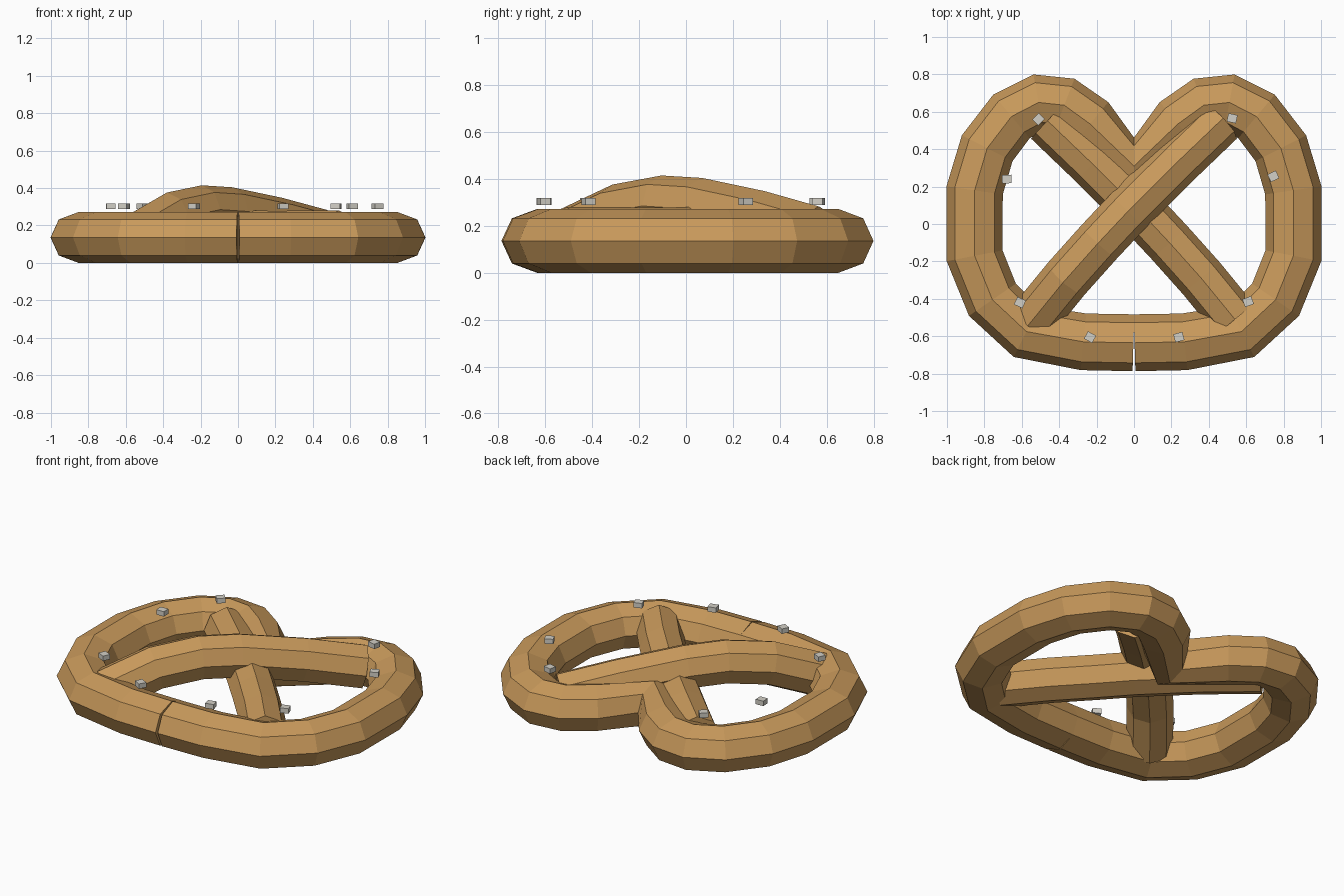
import bpy, bmesh, math
from mathutils import Vector, Matrix

if "Cube" in bpy.data.objects:
    bpy.data.objects.remove(bpy.data.objects["Cube"])


def material(name, rgb):
    m = bpy.data.materials.new(name)
    m.diffuse_color = (*rgb, 1)
    m.use_nodes = True
    m.node_tree.nodes["Principled BSDF"].inputs["Base Color"].default_value = m.diffuse_color
    return m


bread = material("baked_brown", (0.58, 0.32, 0.105))
white = material("salt_white", (0.65, 0.63, 0.57))


def finish(bm, name, mat):
    bmesh.ops.recalc_face_normals(bm, faces=bm.faces)
    me = bpy.data.meshes.new(name)
    bm.to_mesh(me)
    bm.free()
    me.materials.append(mat)
    ob = bpy.data.objects.new(name, me)
    bpy.context.collection.objects.link(ob)


def tube(name, path, wide, high, flip=1, end_dirs=None, sides=8):
    """Capped octagonal tube along a path; flip=-1 mirrors it in x."""
    pts = [Vector(p) for p in path]
    bm = bmesh.new()
    rings = []
    for i, p in enumerate(pts):
        a = (p - pts[i - 1]).normalized() if i else Vector()
        b = (pts[i + 1] - p).normalized() if i < len(pts) - 1 else Vector()
        t = (a + b).normalized()
        if end_dirs and i in (0, len(pts) - 1):
            t = Vector(end_dirs[0 if i == 0 else 1])
        side = t.cross(Vector((0, 0, 1))).normalized()
        up = side.cross(t)
        ring = []
        for k in range(sides):
            ang = 2 * math.pi * k / sides
            v = p + side * math.cos(ang) * wide + up * math.sin(ang) * high
            ring.append(bm.verts.new((v.x * flip, v.y, v.z)))
        rings.append(ring)
    for r, s in zip(rings, rings[1:]):
        for k in range(sides):
            n = (k + 1) % sides
            bm.faces.new((r[k], r[n], s[n], s[k]))
    bm.faces.new(rings[0])
    bm.faces.new(rings[-1])
    finish(bm, name, bread)


# Heart-shaped outer loop, one half mirrored to the other
half = [(0.003, -0.635), (0.27, -0.63), (0.575, -0.575), (0.757, -0.405),
        (0.852, -0.17), (0.852, 0.18), (0.785, 0.405), (0.655, 0.575),
        (0.51, 0.65), (0.373, 0.635), (0.235, 0.535), (0, 0.31)]
half = [(x, y, 0.136) for x, y in half]
ends = ((1, 0.03, 0), (-1, 0, 0))
tube("right_loop", half, 0.152, 0.136, 1, ends)
tube("left_loop", half, 0.152, 0.136, -1, ends)

# Crossed arms: one arches over the other
over = [(-0.54, -0.51, 0.145), (-0.36, -0.29, 0.25), (-0.19, -0.10, 0.285),
        (-0.04, 0.06, 0.275), (0.22, 0.32, 0.22), (0.46, 0.55, 0.155)]
under_z = (0.15, 0.15, 0.148, 0.152, 0.15, 0.14)
under = [(x, y, z) for (x, y, _), z in zip(over, under_z)]
tube("upper_arm", over, 0.13, 0.13)
tube("lower_arm", under, 0.13, 0.13, -1)

# Salt grains: x, y, turn in degrees
grains = [(-0.51, 0.56, 45), (0.525, 0.565, -12), (-0.68, 0.24, 2), (0.745, 0.255, 25),
          (-0.61, -0.42, -25), (0.61, -0.415, 20), (-0.235, -0.605, -28), (0.24, -0.605, 15)]
for i, (x, y, turn) in enumerate(grains):
    bm = bmesh.new()
    bmesh.ops.create_cube(bm, size=1, matrix=Matrix.Translation((x, y, 0.303))
                          @ Matrix.Rotation(math.radians(turn), 4, 'Z')
                          @ Matrix.Diagonal((0.05, 0.045, 0.03, 1)))
    finish(bm, f"salt_grain_{i + 1}", white)
